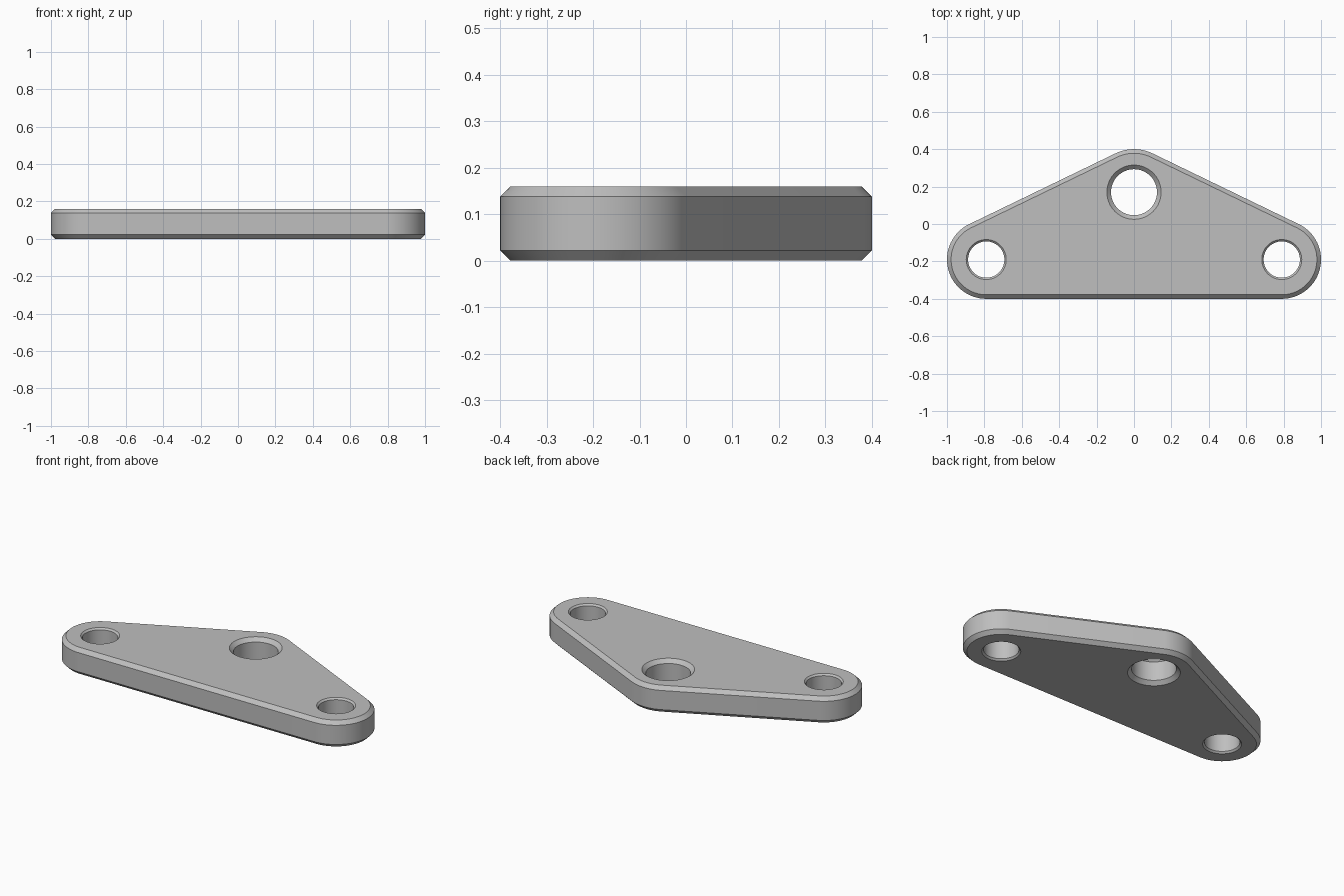
import bpy, bmesh
from math import cos, sin, pi, atan2, acos, hypot

cube = bpy.data.objects.get("Cube")
if cube:
    bpy.data.objects.remove(cube, do_unlink=True)

HEIGHT = 0.16
EDGE_CHAMFER = 0.022
LOBE_X, LOBE_Y, LOBE_R = 0.79, -0.19, 0.21
APEX_Y, APEX_R = 0.17, 0.23

# Direction of the slanted side's normal, tangent to both corner arcs
run, drop = LOBE_X, LOBE_Y - APEX_Y
SIDE = atan2(drop, run) + acos((APEX_R - LOBE_R) / hypot(run, drop))


def arc(x, y, r, start, end, steps):
    return [(x + r * cos(start + (end - start) * i / steps),
             y + r * sin(start + (end - start) * i / steps))
            for i in range(steps + 1)]


def outline(inset):
    """Rounded triangle shrunk evenly by the inset."""
    r = LOBE_R - inset
    return (arc(LOBE_X, LOBE_Y, r, -pi / 2, SIDE, 32)
            + arc(0, APEX_Y, APEX_R - inset, SIDE, pi - SIDE, 16)
            + arc(-LOBE_X, LOBE_Y, r, pi - SIDE, 3 * pi / 2, 32))


def hole(x, y, r):
    """Ring that widens as the inset grows."""
    return lambda inset: arc(x, y, r + inset, 0, 2 * pi, 64)[:-1]


def wall(bm, ring, chamfer):
    """Upright wall chamfered at both ends; returns its bottom and top edges."""
    levels = [(0, chamfer), (chamfer, 0), (HEIGHT - chamfer, 0), (HEIGHT, chamfer)]
    rows = [[bm.verts.new((x, y, z)) for x, y in ring(inset)] for z, inset in levels]
    n = len(rows[0])
    for low, high in zip(rows, rows[1:]):
        for i in range(n):
            j = (i + 1) % n
            bm.faces.new((low[i], low[j], high[j], high[i]))
    return [[bm.edges.get((row[i], row[(i + 1) % n])) for i in range(n)]
            for row in (rows[0], rows[-1])]


bm = bmesh.new()
walls = [wall(bm, outline, EDGE_CHAMFER),
         wall(bm, hole(0, APEX_Y, 0.123), EDGE_CHAMFER)]
for side in (-1, 1):
    walls.append(wall(bm, hole(side * LOBE_X, LOBE_Y, 0.097), 0.01))

# Flat bottom and top, pierced by the holes
for end in (0, 1):
    bmesh.ops.triangle_fill(bm, use_beauty=True, use_dissolve=False,
                            edges=[e for w in walls for e in w[end]])
bmesh.ops.recalc_face_normals(bm, faces=bm.faces[:])

mesh = bpy.data.meshes.new("mounting_plate")
bm.to_mesh(mesh)
bm.free()
plate = bpy.data.objects.new("mounting_plate", mesh)
bpy.context.collection.objects.link(plate)

# Plain grey metal
grey = bpy.data.materials.new("plain grey")
grey.use_nodes = True
colour = (0.52, 0.52, 0.52, 1)
grey.diffuse_color = colour
grey.node_tree.nodes["Principled BSDF"].inputs["Base Color"].default_value = colour
mesh.materials.append(grey)

bpy.ops.object.select_all(action='DESELECT')
plate.select_set(True)
bpy.context.view_layer.objects.active = plate
bpy.ops.object.shade_smooth_by_angle(angle=pi / 6)
